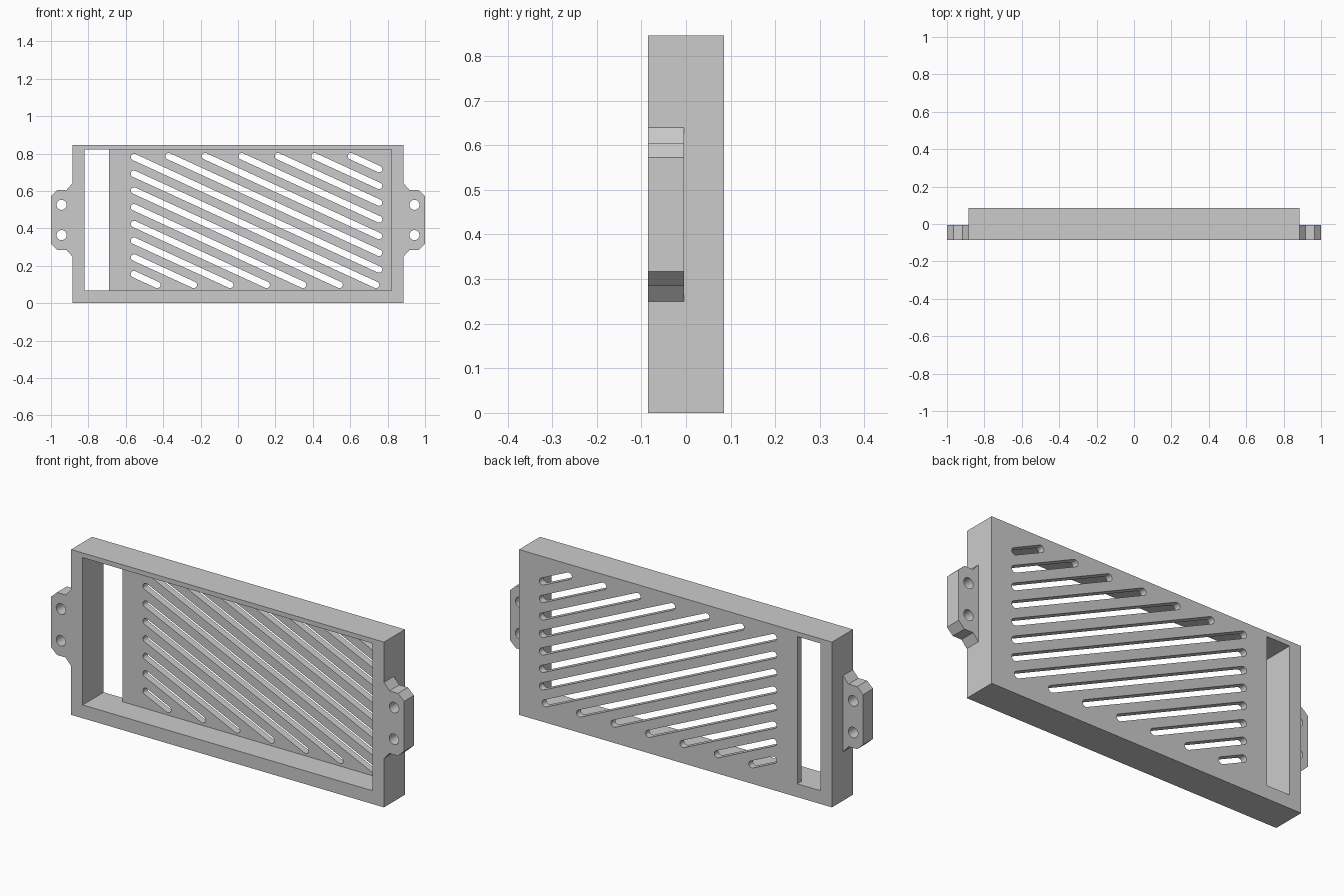
import bpy, bmesh
from math import atan2, cos, sin, pi

if "Cube" in bpy.data.objects:
    bpy.data.objects.remove(bpy.data.objects["Cube"])


def prism(name, outlines, y0, y1):
    """Extrude closed (x, z) outlines from y0 to y1 into one object."""
    bm = bmesh.new()
    for pts in outlines:
        a = [bm.verts.new((x, y0, z)) for x, z in pts]
        b = [bm.verts.new((x, y1, z)) for x, z in pts]
        bm.faces.new(a)
        bm.faces.new(b[::-1])
        for i in range(len(pts)):
            j = (i + 1) % len(pts)
            bm.faces.new((a[i], b[i], b[j], a[j]))
    bmesh.ops.recalc_face_normals(bm, faces=bm.faces)
    me = bpy.data.meshes.new(name)
    bm.to_mesh(me)
    bm.free()
    ob = bpy.data.objects.new(name, me)
    bpy.context.collection.objects.link(ob)
    return ob


def rect(x0, x1, z0, z1):
    return [(x0, z0), (x1, z0), (x1, z1), (x0, z1)]


def circle(cx, cz, r, n=24):
    return [(cx + r * cos(2 * pi * i / n), cz + r * sin(2 * pi * i / n)) for i in range(n)]


def slot(p, q, r, n=8):
    """Round-ended slot between centres p and q."""
    ang = atan2(q[1] - p[1], q[0] - p[0])
    pts = []
    for (cx, cz), start in ((q, ang - pi / 2), (p, ang + pi / 2)):
        pts += [(cx + r * cos(start + pi * i / n), cz + r * sin(start + pi * i / n))
                for i in range(n + 1)]
    return pts


def cut(ob, cutter):
    """Subtract the cutter, apply the result and remove the cutter."""
    mod = ob.modifiers.new("cut", 'BOOLEAN')
    mod.operation = 'DIFFERENCE'
    mod.solver = 'EXACT'
    mod.object = cutter
    cutter.hide_render = True
    bpy.context.view_layer.objects.active = ob
    bpy.ops.object.modifier_apply(modifier=mod.name)
    bpy.data.objects.remove(cutter)


# Frame with an open-front pocket
W, H, D = 0.886, 0.846, 0.085
PANEL_Y = 0.05
frame = prism("vented_frame", [rect(-W, W, 0, H)], -D, D)
cut(frame, prism("pocket_cutter", [rect(-0.82, 0.82, 0.068, 0.822)], -0.2, PANEL_Y))

# Tall window and diagonal vents through the back panel
X0, X1, Z0, Z1 = -0.556, 0.754, 0.098, 0.786
SLOPE, STEP = 0.459, 0.0895
openings = [rect(-0.82, -0.69, 0.068, 0.822)]
for k in range(14):
    c = 0.155 + STEP * k                      # height of the vent line at X0
    xa = max(X0, X0 + (c - Z1) / SLOPE)
    xb = min(X1, X0 + (c - Z0) / SLOPE)
    openings.append(slot((xa, c - SLOPE * (xa - X0)), (xb, c - SLOPE * (xb - X0)), 0.0175))
cut(frame, prism("opening_cutter", openings, 0.02, 0.2))

# Mounting ears with two screw holes each
half = [(W, 0.64), (0.917, 0.605), (0.966, 0.605), (1.0, 0.573)]
profile = half + [(x, 0.89 - z) for x, z in reversed(half)]
for side, s in (("right", 1), ("left", -1)):
    ear = prism(side + "_mounting_ear", [[(s * x, z) for x, z in profile]], -D, -0.005)
    holes = [circle(s * 0.943, z, 0.027) for z in (0.364, 0.526)]
    cut(ear, prism("hole_cutter", holes, -0.2, 0.2))
